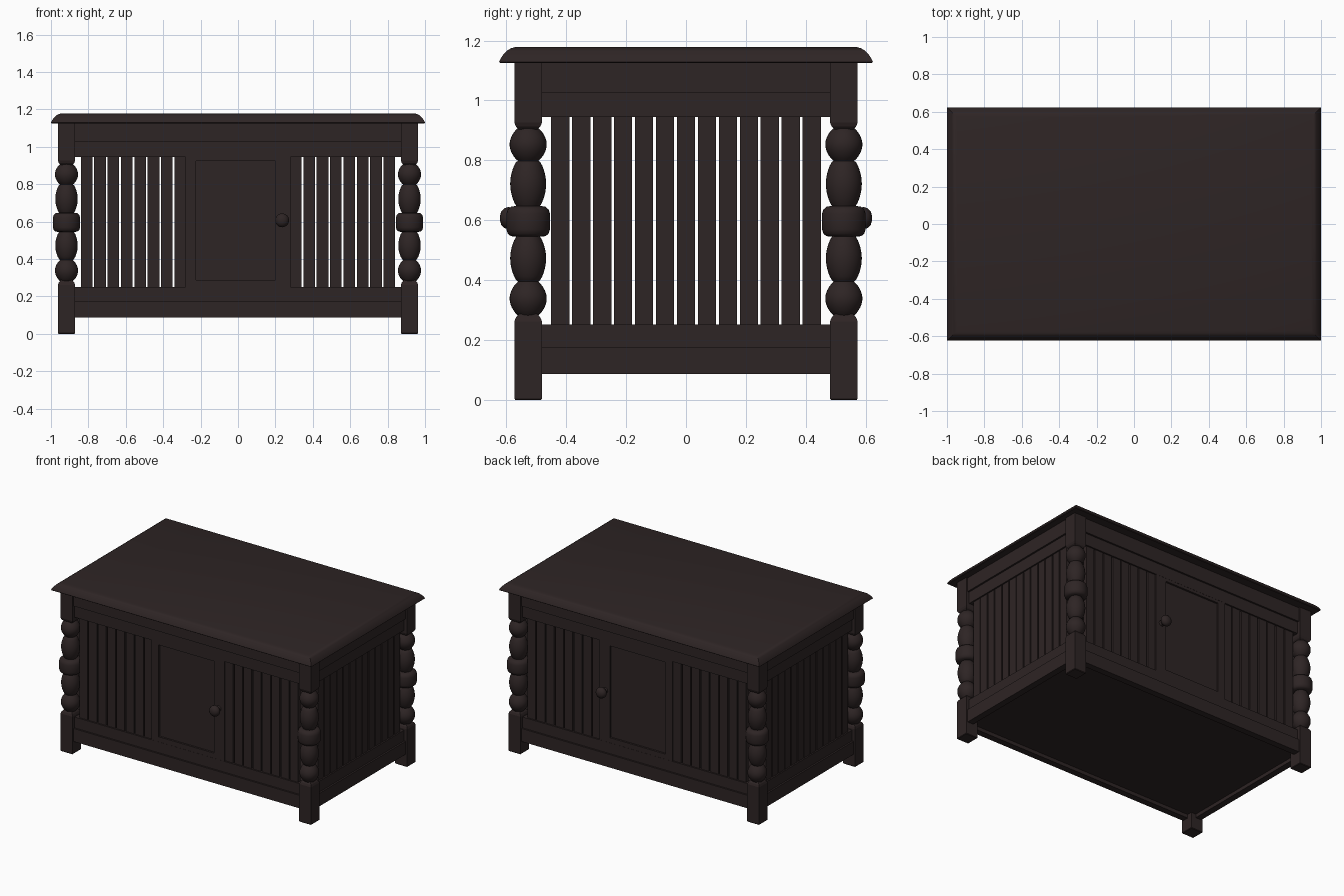
import bpy, bmesh, math

if "Cube" in bpy.data.objects:
    bpy.data.objects.remove(bpy.data.objects["Cube"])

wood = bpy.data.materials.new("dark brown wood")
wood.diffuse_color = (0.027, 0.018, 0.018, 1)
wood.use_nodes = True
wood.node_tree.nodes["Principled BSDF"].inputs["Base Color"].default_value = wood.diffuse_color


def finish(bm, name, smooth=False):
    bmesh.ops.recalc_face_normals(bm, faces=bm.faces)
    me = bpy.data.meshes.new(name)
    bm.to_mesh(me)
    bm.free()
    me.materials.append(wood)
    ob = bpy.data.objects.new(name, me)
    bpy.context.collection.objects.link(ob)
    if smooth:
        bpy.ops.object.select_all(action='DESELECT')
        ob.select_set(True)
        bpy.context.view_layer.objects.active = ob
        bpy.ops.object.shade_smooth_by_angle(angle=math.radians(40))
    return ob


def skin(bm, rings):
    n = len(rings[0])
    for a, b in zip(rings, rings[1:]):
        for i in range(n):
            bm.faces.new((a[i], a[(i + 1) % n], b[(i + 1) % n], b[i]))
    bm.faces.new(rings[0])
    bm.faces.new(rings[-1])


def stack(name, cx, cy, hx, hy, steps, smooth=False):
    """Rectangular rings of (inset, z) skinned into a moulded block."""
    bm = bmesh.new()
    rings = [[bm.verts.new((cx + sx * (hx - d), cy + sy * (hy - d), z))
              for sx, sy in ((-1, -1), (1, -1), (1, 1), (-1, 1))] for d, z in steps]
    skin(bm, rings)
    return finish(bm, name, smooth)


def box(name, x0, x1, y0, y1, z0, z1):
    return stack(name, (x0 + x1) / 2, (y0 + y1) / 2, abs(x1 - x0) / 2, abs(y1 - y0) / 2,
                 [(0, z0), (0, z1)])


def lathe(name, profile, n=32):
    bm = bmesh.new()
    rings = [[bm.verts.new((r * math.cos(2 * math.pi * i / n), r * math.sin(2 * math.pi * i / n), z))
              for i in range(n)] for r, z in profile]
    skin(bm, rings)
    return finish(bm, name, True)


def bulb(z0, z1, r, neck, n=12):
    """Bulging part of a turned profile."""
    return [(neck + (r - neck) * math.sin(math.pi * i / n) ** 0.8 if 0 < i < n else neck,
             z0 + (z1 - z0) * i / n) for i in range(n + 1)]


# Table top with rounded edge
stack("top", 0, 0, 1.0, 0.624,
      [(0.004, 1.125), (0, 1.129), (0.004, 1.138), (0.013, 1.152), (0.026, 1.166),
       (0.039, 1.174), (0.053, 1.178)], True)

# Corner posts: square blocks with turned section between
turning = ([(0.036, 0.26)] + bulb(0.282, 0.395, 0.062, 0.034) + bulb(0.40, 0.545, 0.060, 0.040)
           + [(0.058, 0.547), (0.068, 0.555), (0.073, 0.570), (0.073, 0.622), (0.068, 0.636), (0.058, 0.645)]
           + bulb(0.648, 0.795, 0.060, 0.040) + bulb(0.798, 0.908, 0.062, 0.034) + [(0.036, 0.94)])
PX, PY = 0.917, 0.527
for sx in (-1, 1):
    for sy in (-1, 1):
        stack("post_foot", sx * PX, sy * PY, 0.046, 0.046,
              [(0.003, 0), (0, 0.004), (0, 0.262), (0.005, 0.275), (0.015, 0.287)])
        stack("post_head", sx * PX, sy * PY, 0.046, 0.046,
              [(0.015, 0.903), (0.005, 0.913), (0, 0.926), (0, 1.127)])
        lathe("post_turning", turning).location = (sx * PX, sy * PY, 0)

# Rails: (part, outer depth back from post face, thickness, z range)
RAILS = (("top_apron", 0.011, 0.045, 1.027, 1.127), ("upper_rail", 0.023, 0.045, 0.945, 1.03),
         ("lower_rail", 0.023, 0.045, 0.17, 0.252), ("bottom_apron", 0.011, 0.045, 0.087, 0.177))
FY, FX = 0.573, 0.963
for s in (-1, 1):
    for name, d, t, z0, z1 in RAILS:
        box("long_" + name, -0.89, 0.89, s * (FY - d), s * (FY - d - t), z0, z1)
        box("end_" + name, s * (FX - d), s * (FX - d - t), -0.50, 0.50, z0, z1)

    # End slats
    for i in range(13):
        y = -0.42 + 0.07 * i
        box("end_slat", s * 0.930, s * 0.902, y - 0.0305, y + 0.0305, 0.24, 0.955)

    # Front and back slats, either side of the door
    for i in range(8):
        for m in (-1, 1):
            x = m * (0.309 + 0.0715 * i)
            box("long_slat", x - 0.031, x + 0.031, s * 0.540, s * 0.512, 0.24, 0.955)

    # Door: frame around a recessed panel
    yo, yi = s * 0.549, s * 0.512
    box("door_panel", -0.24, 0.22, s * 0.536, yi, 0.26, 0.94)
    box("door_hinge_stile", -0.28, -0.225, yo, yi, 0.25, 0.945)
    box("door_knob_stile", 0.20, 0.28, yo, yi, 0.25, 0.945)
    box("door_top_frame", -0.225, 0.20, yo, yi, 0.925, 0.945)
    box("door_bottom_frame", -0.225, 0.20, yo, yi, 0.25, 0.287)

    # Door knob
    knob = lathe("door_knob", [(0.02, 0), (0.016, 0.012), (0.016, 0.02), (0.028, 0.027), (0.036, 0.038),
                               (0.037, 0.048), (0.033, 0.060), (0.022, 0.070), (0.008, 0.074)], 24)
    knob.rotation_euler = (-s * math.pi / 2, 0, 0)
    knob.location = (0.236, s * 0.547, 0.607)

# Floor board
box("floor", -0.91, 0.91, -0.52, 0.52, 0.112, 0.15)
